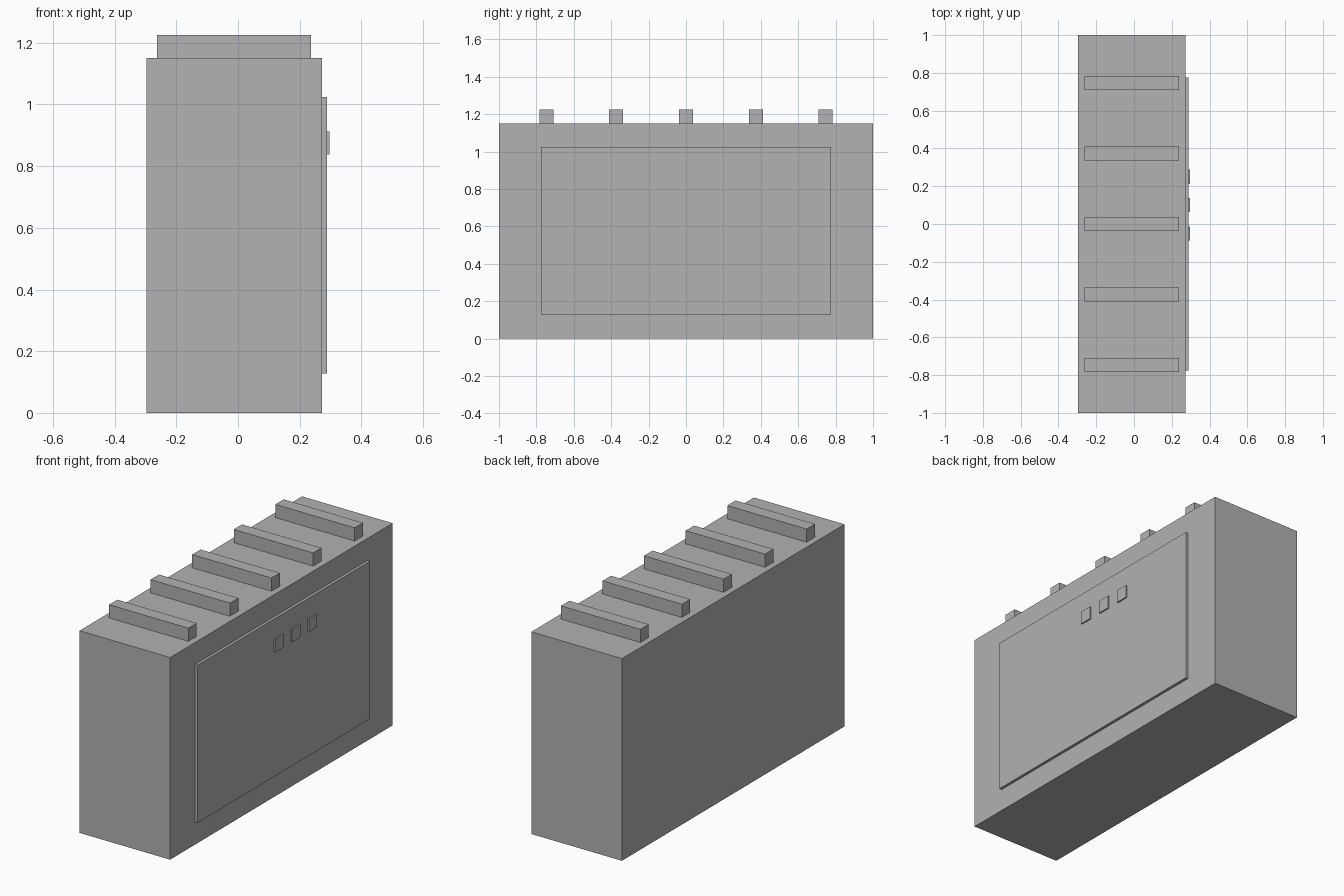
import bpy
import bmesh
from mathutils import Vector

if "Cube" in bpy.data.objects:
    bpy.data.objects.remove(bpy.data.objects["Cube"])

grey = bpy.data.materials.new("plain grey")
grey.diffuse_color = (0.445, 0.445, 0.445, 1.0)
grey.use_nodes = True
grey.node_tree.nodes["Principled BSDF"].inputs["Base Color"].default_value = grey.diffuse_color


def box(name, x, y, z):
    """Box from (min, max) ranges along each axis."""
    lo, hi = (Vector(c) for c in zip(x, y, z))
    bm = bmesh.new()
    bmesh.ops.create_cube(bm, size=1.0)
    bmesh.ops.scale(bm, vec=hi - lo, verts=bm.verts)
    bmesh.ops.translate(bm, vec=(lo + hi) / 2, verts=bm.verts)
    mesh = bpy.data.meshes.new(name)
    bm.to_mesh(mesh)
    bm.free()
    mesh.materials.append(grey)
    obj = bpy.data.objects.new(name, mesh)
    bpy.context.collection.objects.link(obj)
    return obj


BACK, FACE, TOP = -0.297, 0.273, 1.15
HALF = 0.0375  # half width of ribs and buttons

# Main cabinet
box("cabinet_body", (BACK, FACE), (-1, 1), (0, TOP))

# Raised panel on the right side
box("side_panel", (FACE, FACE + 0.016), (-0.775, 0.775), (0.128, 1.025))

# Row of small buttons near the top of the panel
for i in range(3):
    y = -0.05 + 0.15 * i
    box(f"panel_button_{i + 1}", (FACE + 0.016, 0.297), (y - HALF, y + HALF), (0.838, 0.912))

# Evenly spaced ribs across the top
for i in range(5):
    y = -0.747 + 0.3735 * i
    box(f"top_rib_{i + 1}", (-0.262, 0.237), (y - HALF, y + HALF), (TOP, TOP + 0.075))
